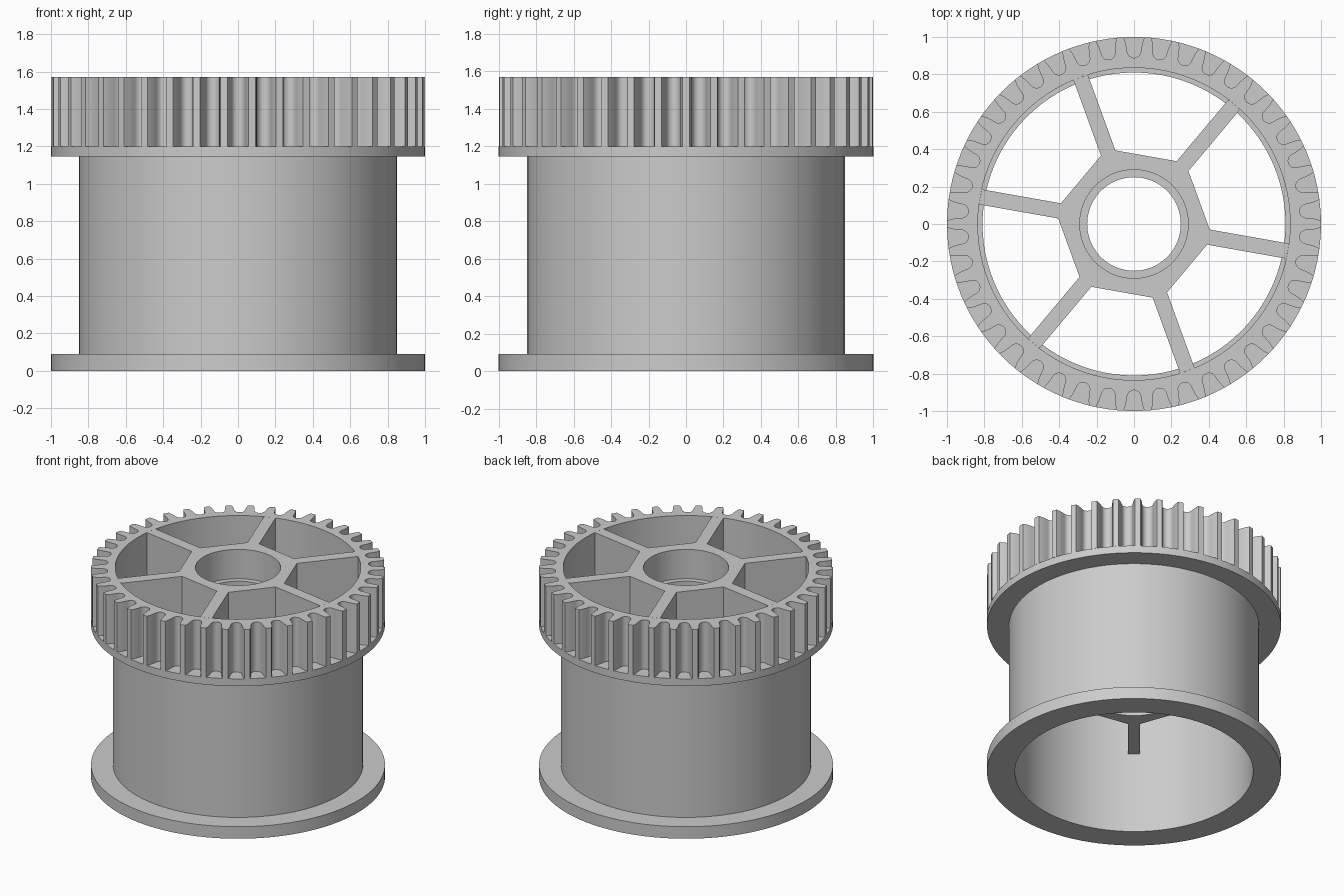
import bpy, bmesh, math

if "Cube" in bpy.data.objects:
    bpy.data.objects.remove(bpy.data.objects["Cube"])

grey = bpy.data.materials.new("light grey plastic")
grey.diffuse_color = (0.6, 0.6, 0.6, 1)
grey.use_nodes = True
grey.node_tree.nodes["Principled BSDF"].inputs["Base Color"].default_value = grey.diffuse_color
SEG = 96
TAU = math.tau


def finish(name, bm, angle=30):
    bmesh.ops.recalc_face_normals(bm, faces=bm.faces)
    me = bpy.data.meshes.new(name)
    bm.to_mesh(me)
    bm.free()
    ob = bpy.data.objects.new(name, me)
    bpy.context.collection.objects.link(ob)
    me.materials.append(grey)
    bpy.ops.object.select_all(action='DESELECT')
    ob.select_set(True)
    bpy.context.view_layer.objects.active = ob
    bpy.ops.object.shade_smooth_by_angle(angle=math.radians(angle))
    return ob


def circle(r):
    return [(r * math.cos(TAU * i / SEG), r * math.sin(TAU * i / SEG)) for i in range(SEG)]


def add_loop(bm, pts, z):
    return [bm.verts.new((x, y, z)) for x, y in pts]


def bridge(bm, a, b):
    n = len(a)
    for i in range(n):
        j = (i + 1) % n
        bm.faces.new((a[i], a[j], b[j], b[i]))


def cap(bm, *loops):
    edges = []
    for lp in loops:
        for i, v in enumerate(lp):
            edges.append(bm.edges.get((v, lp[i - 1])))
    bmesh.ops.triangle_fill(bm, edges=edges, use_beauty=True)


def pierced_prism(name, outline, bore, z0, z1, bottom=True):
    """Extrude an outline with a central bore given as (radius, z) steps, bottom to top."""
    bm = bmesh.new()
    lo, hi = add_loop(bm, outline, z0), add_loop(bm, outline, z1)
    bridge(bm, lo, hi)
    rings = [add_loop(bm, circle(r), z) for r, z in bore]
    for a, b in zip(rings, rings[1:]):
        bridge(bm, a, b)
    cap(bm, hi, rings[-1])
    if bottom:
        cap(bm, lo, rings[0])
    return finish(name, bm)


def polar(angle, r, t):
    """Point at radius r along the angle, shifted sideways by t."""
    c, s = math.cos(angle), math.sin(angle)
    return (r * c - t * s, r * s + t * c)


# Drum with bottom rim and upper flange, lathed from a closed profile
profile = [(.81, 0), (1, 0), (1, .09), (.85, .09), (.85, 1.145), (1, 1.145),
           (1, 1.2), (.835, 1.2), (.835, 1.145), (.81, 1.145)]
bm = bmesh.new()
rings = [add_loop(bm, circle(r), z) for r, z in profile]
for i, ring in enumerate(rings):
    bridge(bm, rings[i - 1], ring)
finish("drum", bm)

# Toothed belt ring: 42 round-bottomed grooves
TEETH = 42
groove = [(math.sqrt(1 - .056 ** 2), -.056), (.972, -.046), (.945, -.040)]
groove += [(.925 - .037 * math.sin(math.pi * k / 8), -.037 * math.cos(math.pi * k / 8))
           for k in range(9)]
groove += [(r, -t) for r, t in reversed(groove[:3])]
outline = [polar(-math.pi / 2 + TAU * n / TEETH, r, t) for n in range(TEETH) for r, t in groove]
pierced_prism("toothed_ring", outline, [(.835, 1.2), (.835, 1.57)], 1.2, 1.57, bottom=False)

# Hexagonal hub with six spokes and a bearing seat at each end
W = .041
spoke = [(.404, -W), (.834, -W), (.834, W), (.404, W)]
outline = [polar(math.radians(-10 + 60 * n), r, t) for n in range(6) for r, t in spoke]
Z0, Z1, SEAT = .61, 1.57, .22
bore = [(.29, Z0), (.29, Z0 + SEAT), (.25, Z0 + SEAT),
        (.25, Z1 - SEAT), (.29, Z1 - SEAT), (.29, Z1)]
pierced_prism("hub_and_spokes", outline, bore, Z0, Z1)
